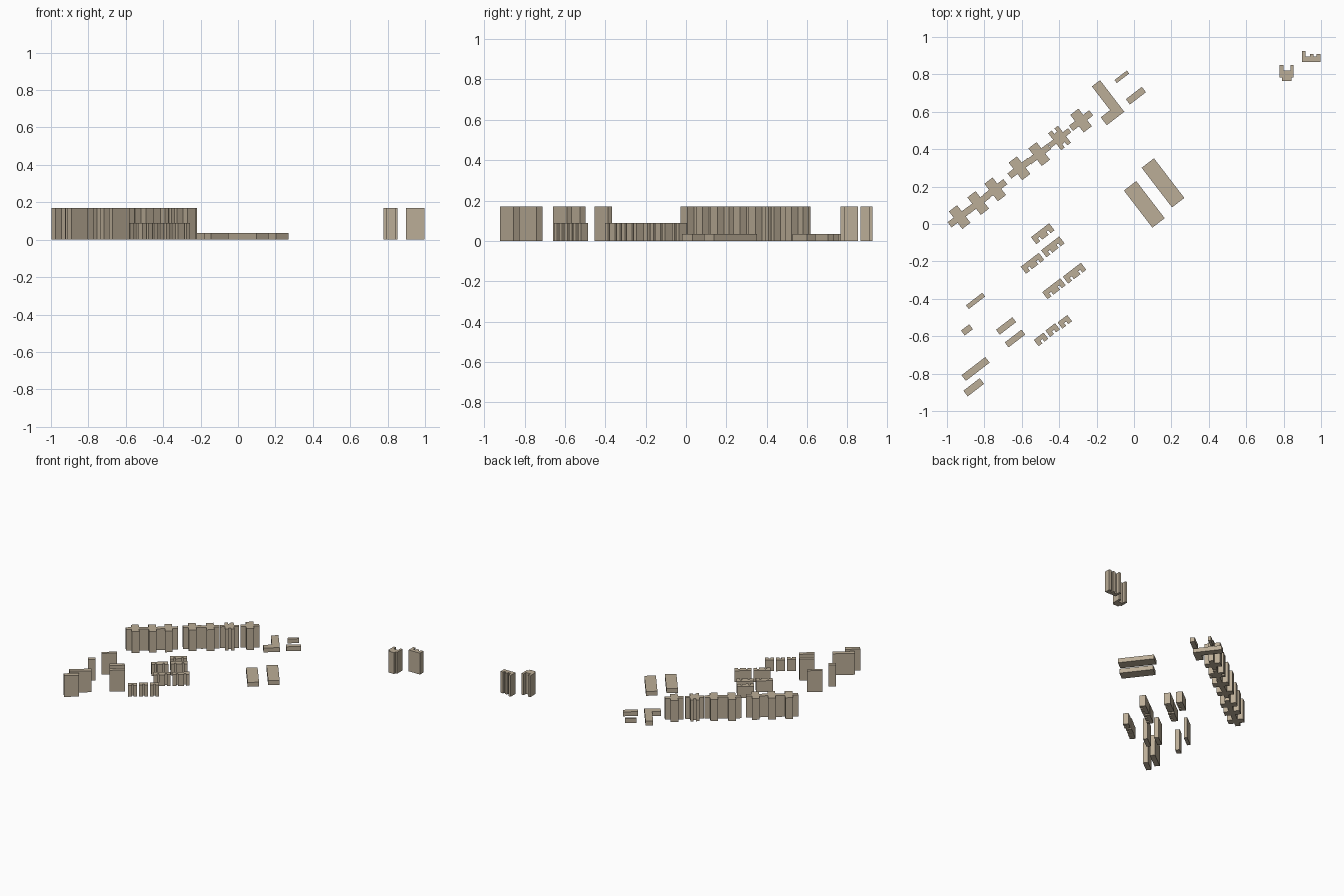
import bpy, bmesh
from math import radians
from mathutils import Matrix

if "Cube" in bpy.data.objects:
    bpy.data.objects.remove(bpy.data.objects["Cube"])

TALL, MID, LOW = 0.17, 0.09, 0.035
GRID = 37.5  # street grid angle in degrees


def prism(name, outline, height, centre, angle=GRID):
    """Extrude a closed footprint from the ground, turned to the street grid."""
    bm = bmesh.new()
    base = bm.faces.new([bm.verts.new((x, y, 0)) for x, y in outline])
    top = bmesh.ops.extrude_face_region(bm, geom=[base])["geom"]
    bmesh.ops.translate(bm, vec=(0, 0, height),
                        verts=[v for v in top if isinstance(v, bmesh.types.BMVert)])
    bmesh.ops.recalc_face_normals(bm, faces=bm.faces[:])
    bm.transform(Matrix.Translation((*centre, 0)) @ Matrix.Rotation(radians(angle), 4, 'Z'))
    mesh = bpy.data.meshes.new(name)
    bm.to_mesh(mesh)
    bm.free()
    obj = bpy.data.objects.new(name, mesh)
    bpy.context.collection.objects.link(obj)
    obj.data.materials.append(stone)


def rect(length, width):
    a, b = length / 2, width / 2
    return [(-a, -b), (a, -b), (a, b), (-a, b)]


def comb(length, bar, tooth, teeth):
    """Long bar with teeth (start, end) on its lower edge."""
    a, t = length / 2, (bar + tooth) / 2
    pts = [(a, t), (-a, t)]
    for i, (s, e) in enumerate(teeth):
        if i:
            pts.append((s, t - bar))
        pts += [(s, -t), (e, -t)]
        if i < len(teeth) - 1:
            pts.append((e, t - bar))
    return pts


stone = bpy.data.materials.new("stone")
stone.diffuse_color = (0.5, 0.42, 0.31, 1)
stone.use_nodes = True
stone.node_tree.nodes["Principled BSDF"].inputs["Base Color"].default_value = stone.diffuse_color

# Row of cross-shaped towers
a, b, c, d = 0.068, 0.0175, 0.0275, 0.059
quarter = [(a, -b), (a, b), (c, b), (c, d), (-c, d), (-c, b)]
cross = quarter + [(-x, -y) for x, y in quarter]
for i, p in enumerate([(-0.932, 0.037), (-0.833, 0.112), (-0.742, 0.185), (-0.612, 0.298),
                       (-0.507, 0.374), (-0.283, 0.553)]):
    prism(f"cross_tower_{i + 1}", cross, TALL, p)

# Cross tower with notched wings
half = [(0.068, -0.014), (0.068, 0.014), (0.033, 0.014), (0.033, 0.057), (0.009, 0.057),
        (0.009, 0.035), (-0.009, 0.035), (-0.009, 0.057), (-0.033, 0.057), (-0.033, 0.014)]
prism("notched_tower", half + [(-x, -y) for x, y in half], TALL, (-0.398, 0.46))

# Two separate towers in the far corner
prism("forked_tower", [(-0.025, -0.043), (0.025, -0.043), (0.025, -0.025), (0.038, -0.025),
                       (0.038, 0.043), (0.02, 0.043), (0.02, 0.012), (-0.018, 0.012),
                       (-0.018, 0.043), (-0.038, 0.043), (-0.038, -0.025), (-0.025, -0.025)],
      TALL, (0.816, 0.808), 0)
prism("stepped_tower", [(-0.05, -0.03), (0.05, -0.03), (0.05, 0.015), (0.027, 0.015),
                        (0.027, 0.0), (0.012, 0.0), (0.012, 0.015), (-0.008, 0.015),
                        (-0.008, 0.0), (-0.03, 0.0), (-0.03, 0.03), (-0.05, 0.03)],
      TALL, (0.948, 0.895), 0)

# Plain tall slabs
for i, (x, y, l, w) in enumerate([(-0.847, -0.411, 0.11, 0.025), (-0.893, -0.566, 0.055, 0.033),
                                  (-0.684, -0.545, 0.11, 0.033), (-0.636, -0.612, 0.113, 0.033),
                                  (-0.847, -0.775, 0.16, 0.038), (-0.857, -0.873, 0.11, 0.038)]):
    prism(f"tall_slab_{i + 1}", rect(l, w), TALL, (x, y))

# Mid-rise toothed blocks
long_comb = comb(0.122, 0.027, 0.02, [(-0.061, -0.035), (-0.022, 0.022), (0.035, 0.061)])
for i, p in enumerate([(-0.488, -0.052), (-0.434, -0.122), (-0.543, -0.21),
                       (-0.428, -0.346), (-0.318, -0.263)]):
    prism(f"long_toothed_block_{i + 1}", long_comb, MID, p)
short_comb = comb(0.065, 0.024, 0.018, [(-0.0325, -0.007), (0.007, 0.0325)])
for i, p in enumerate([(-0.497, -0.617), (-0.435, -0.567), (-0.37, -0.523)]):
    prism(f"short_toothed_block_{i + 1}", short_comb, MID, p)

# Low halls
for i, (x, y, l, w) in enumerate([(0.155, 0.22, 0.083, 0.267), (0.055, 0.105, 0.083, 0.25),
                                  (-0.065, 0.787, 0.083, 0.02), (0.01, 0.686, 0.108, 0.036)]):
    prism(f"low_hall_{i + 1}", rect(l, w), LOW, (x, y))

# L-shaped low hall, placed from its outer corner
prism("corner_hall", [(0, 0), (0, 0.213), (-0.055, 0.213), (-0.055, 0.053),
                      (-0.118, 0.053), (-0.118, 0)], LOW, (-0.052, 0.6))
